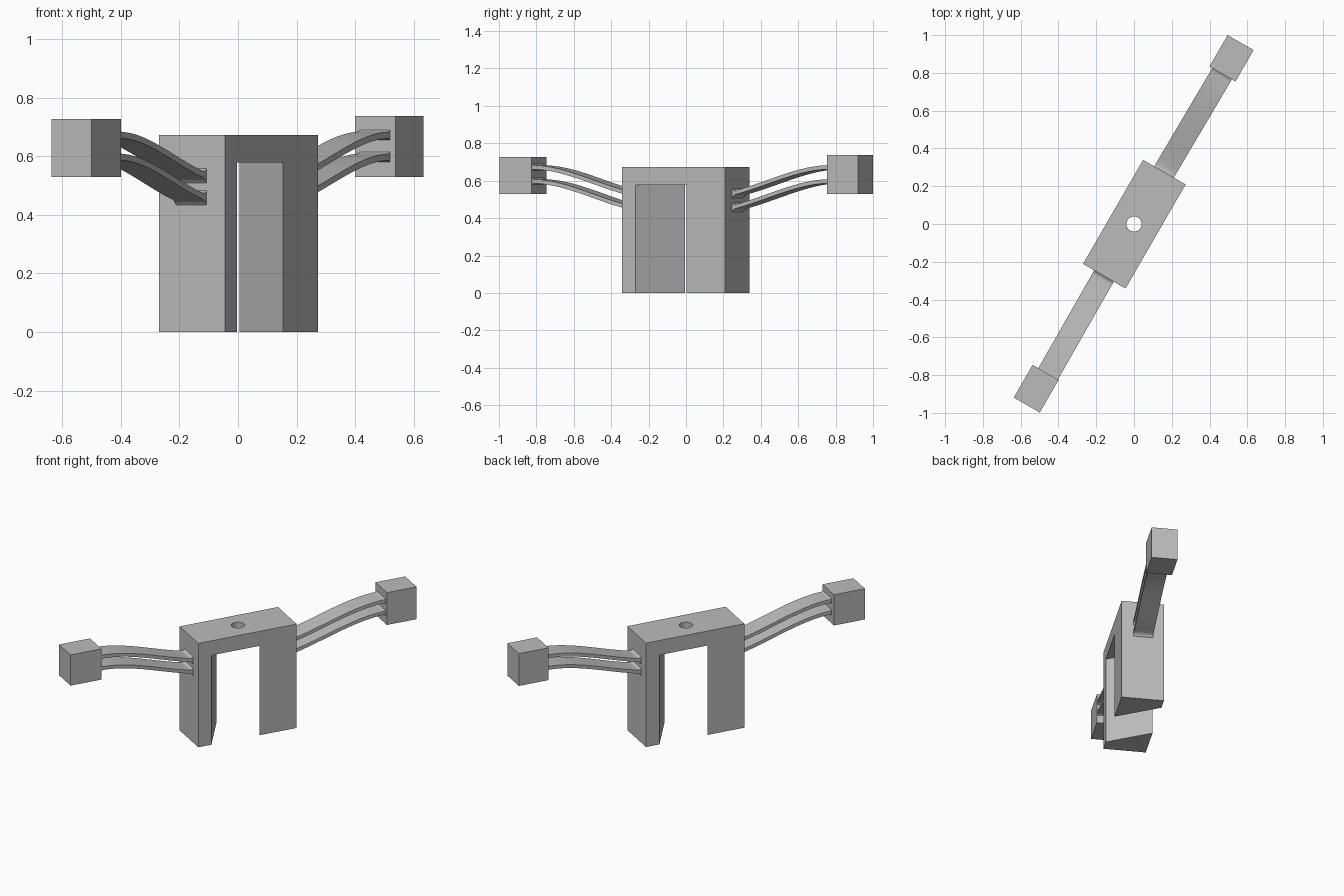
import bpy, bmesh, math
from mathutils import Matrix

cube = bpy.data.objects.get("Cube")
if cube:
    bpy.data.objects.remove(cube, do_unlink=True)

TURN = Matrix.Rotation(math.radians(60), 4, 'Z')  # the whole model lies diagonally

grey = bpy.data.materials.new("plain grey")
grey.use_nodes = True
grey.diffuse_color = (0.5, 0.5, 0.5, 1)
grey.node_tree.nodes["Principled BSDF"].inputs["Base Color"].default_value = (0.5, 0.5, 0.5, 1)


def prism(name, outline, z0, z1):
    """Upright solid over an outline given in the turned frame."""
    bm = bmesh.new()
    low = [bm.verts.new((x, y, z0)) for x, y in outline]
    high = [bm.verts.new((x, y, z1)) for x, y in outline]
    bm.faces.new(low)
    bm.faces.new(high)
    n = len(outline)
    for i in range(n):
        j = (i + 1) % n
        bm.faces.new((low[i], low[j], high[j], high[i]))
    return finish(name, bm)


def finish(name, bm):
    bmesh.ops.recalc_face_normals(bm, faces=bm.faces)
    mesh = bpy.data.meshes.new(name)
    bm.to_mesh(mesh)
    bm.free()
    obj = bpy.data.objects.new(name, mesh)
    obj.matrix_world = TURN
    mesh.materials.append(grey)
    bpy.context.collection.objects.link(obj)
    return obj


def box(name, x0, x1, y0, y1, z0, z1):
    return prism(name, [(x0, y0), (x1, y0), (x1, y1), (x0, y1)], z0, z1)


def select(obj):
    bpy.ops.object.select_all(action='DESELECT')
    obj.select_set(True)
    bpy.context.view_layer.objects.active = obj


def cut(obj, cutter):
    cutter.hide_render = True
    mod = obj.modifiers.new("cut", 'BOOLEAN')
    mod.operation = 'DIFFERENCE'
    mod.solver = 'EXACT'
    mod.object = cutter
    select(obj)
    bpy.ops.object.modifier_apply(modifier=mod.name)
    bpy.data.objects.remove(cutter, do_unlink=True)


# Body: an arch whose opening runs through at a slant, with a round hole in the top
body = box("arch_body", -0.318, 0.318, -0.132, 0.128, 0, 0.672)
SLANT, HALF, DEEP = 0.592, 0.156, 0.25
opening = prism("opening_cutter", [
    (-HALF - SLANT * DEEP, -DEEP), (HALF - SLANT * DEEP, -DEEP),
    (HALF + SLANT * DEEP, DEEP), (-HALF + SLANT * DEEP, DEEP)], -0.1, 0.578)
cut(body, opening)
ring = [(0.04 * math.cos(a * math.tau / 32), 0.04 * math.sin(a * math.tau / 32)) for a in range(32)]
cut(body, prism("hole_cutter", ring, 0.5, 0.8))

# End blocks
box("back_block", 0.922, 1.114, -0.088, 0.071, 0.528, 0.737)
box("front_block", -1.114, -0.914, -0.067, 0.092, 0.528, 0.727)


def arm(name, side, outer, z_in, z_out, drift):
    """Curved strap from body to block, flared where it meets them."""
    inner = 0.316
    length = outer - inner
    steps = [i / 24 for i in range(25)]
    fine = [k * 0.006 / length for k in range(1, 4)]
    steps = sorted(steps + fine + [1 - f for f in fine])
    bm = bmesh.new()
    rows = []
    for s in steps:  # s runs from the block (0) to the body (1)
        fall = 3 * s**2 - 2 * s**3 + 0.9 * (s**3 - s**2)
        z = z_out + (z_in - z_out) * fall
        x = outer - s * length
        flare_in = max(0, 1 - (1 - s) * length / 0.025) ** 2
        flare_out = max(0, 1 - s * length / 0.02) ** 2
        h = 0.011 + 0.016 * flare_in + 0.009 * flare_out
        mid = drift * (1 - s)
        rows.append([bm.verts.new((side * x, mid + y, z + dz))
                     for y, dz in ((-0.06, -h), (0.06, -h), (0.06, h), (-0.06, h))])
    for a, b in zip(rows, rows[1:]):
        for i in range(4):
            j = (i + 1) % 4
            bm.faces.new((a[i], a[j], b[j], b[i]))
    bm.faces.new(rows[0])
    bm.faces.new(rows[-1])
    obj = finish(name, bm)
    select(obj)
    bpy.ops.object.shade_smooth_by_angle(angle=math.radians(40))


# A pair of straps on each side
for label, side, outer, drift in (("back", 1, 0.926, -0.006), ("front", -1, 0.918, -0.003)):
    arm(label + "_upper_arm", side, outer, 0.532, 0.672, drift)
    arm(label + "_lower_arm", side, outer, 0.457, 0.597, drift)
